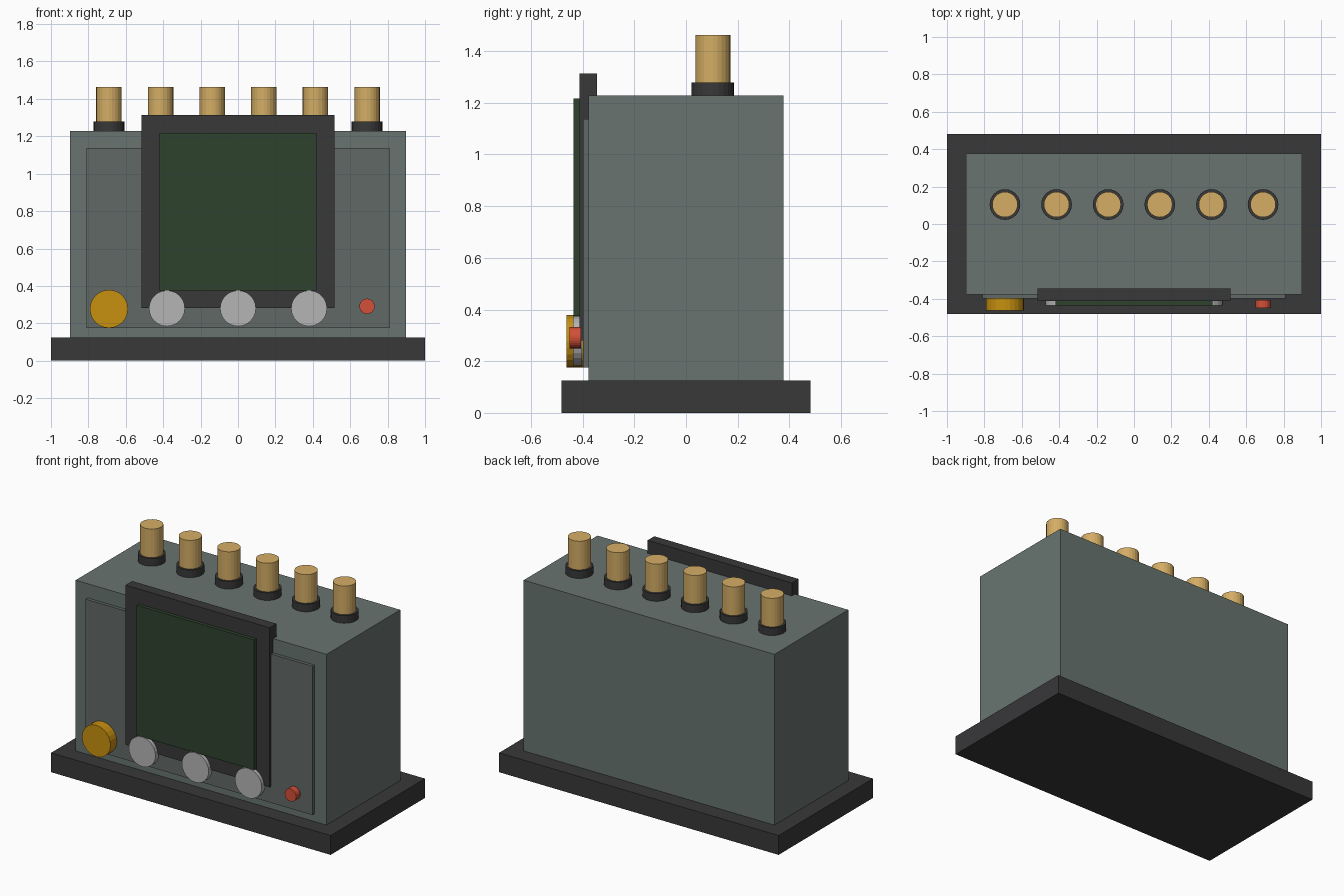
import bpy
from math import radians

if "Cube" in bpy.data.objects:
    bpy.data.objects.remove(bpy.data.objects["Cube"])


def material(name, r, g, b):
    m = bpy.data.materials.new(name)
    m.diffuse_color = (r, g, b, 1)
    m.use_nodes = True
    m.node_tree.nodes["Principled BSDF"].inputs["Base Color"].default_value = m.diffuse_color
    return m


DARK = material("dark_grey", 0.04, 0.04, 0.042)
SHELL = material("grey_green", 0.14, 0.175, 0.16)
PANEL = material("panel_grey", 0.12, 0.14, 0.13)
SCREEN = material("screen_green", 0.028, 0.055, 0.027)
GOLD = material("gold", 0.57, 0.28, 0.005)
SILVER = material("silver", 0.46, 0.46, 0.46)
RED = material("red", 0.65, 0.08, 0.04)
AMBER = material("amber", 0.66, 0.42, 0.13)


def box(name, x, y, z, mat):
    """Box from (min, max) pairs on each axis."""
    spans = (x, y, z)
    bpy.ops.mesh.primitive_cube_add(size=1, location=[(a + b) / 2 for a, b in spans])
    ob = bpy.context.object
    ob.name = name
    ob.scale = [b - a for a, b in spans]
    bpy.ops.object.transform_apply(location=False, rotation=False, scale=True)
    ob.data.materials.append(mat)


def cylinder(name, center, radius, depth, mat, facing_front=False):
    bpy.ops.mesh.primitive_cylinder_add(
        vertices=24, radius=radius, depth=depth, location=center,
        rotation=(radians(90) if facing_front else 0, 0, 0))
    ob = bpy.context.object
    ob.name = name
    ob.data.materials.append(mat)


def knob(name, x, z, radius, front, back, mat):
    cylinder(name, (x, (front + back) / 2, z), radius, back - front, mat, True)


# Plinth, cabinet and front plate
box("base", (-1, 1), (-0.482, 0.482), (0, 0.125), DARK)
box("cabinet", (-0.897, 0.897), (-0.377, 0.377), (0.125, 1.229), SHELL)
box("front_panel", (-0.811, 0.811), (-0.398, -0.36), (0.175, 1.137), PANEL)

# Display
box("screen_bezel", (-0.516, 0.516), (-0.413, -0.345), (0.281, 1.313), DARK)
box("screen", (-0.42, 0.42), (-0.435, -0.40), (0.375, 1.217), SCREEN)

# Controls along the lower front
knob("tuning_knob", -0.69, 0.277, 0.102, -0.463, -0.398, GOLD)
for i, x in enumerate((-0.38, 0, 0.38)):
    knob(f"control_knob_{i + 1}", x, 0.28, 0.096, -0.437, -0.403, SILVER)
knob("indicator_lamp", 0.69, 0.291, 0.041, -0.45, -0.407, RED)

# Row of tubes on the roof, each in a socket
for i in range(6):
    x = -0.69 + i * 0.276
    cylinder(f"tube_socket_{i + 1}", (x, 0.104, 1.2535), 0.082, 0.049, DARK)
    cylinder(f"tube_{i + 1}", (x, 0.104, 1.3705), 0.068, 0.185, AMBER)
